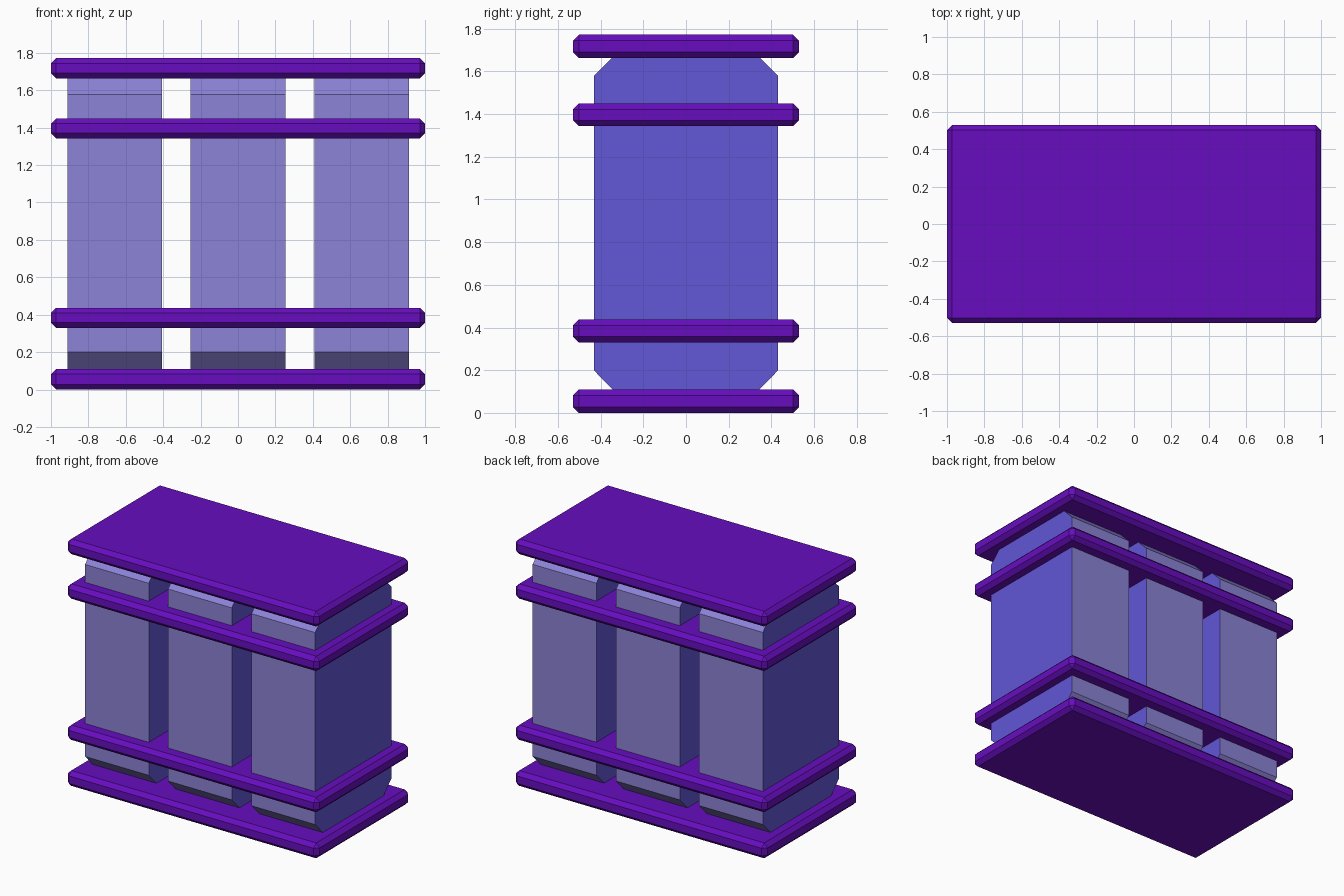
import bpy, bmesh

if "Cube" in bpy.data.objects:
    bpy.data.objects.remove(bpy.data.objects["Cube"])


def material(name, rgb):
    # sRGB bytes to linear colour
    lin = [((c / 255 + 0.055) / 1.055) ** 2.4 if c > 10 else c / 255 / 12.92 for c in rgb]
    m = bpy.data.materials.new(name)
    m.diffuse_color = (*lin, 1)
    m.use_nodes = True
    m.node_tree.nodes["Principled BSDF"].inputs["Base Color"].default_value = m.diffuse_color
    return m


purple = material("deep purple", (103, 13, 191))
lavender = material("lavender", (140, 131, 215))
blue = material("violet blue", (98, 87, 215))


def add_object(name, bm, mats):
    bmesh.ops.recalc_face_normals(bm, faces=bm.faces)
    mesh = bpy.data.meshes.new(name)
    bm.to_mesh(mesh)
    bm.free()
    for m in mats:
        mesh.materials.append(m)
    ob = bpy.data.objects.new(name, mesh)
    bpy.context.collection.objects.link(ob)
    return ob


# Four horizontal plates with chamfered edges
def plate(name, z0, z1):
    bm = bmesh.new()
    bmesh.ops.create_cube(bm, size=1)
    for v in bm.verts:
        v.co.x *= 2.0
        v.co.y *= 1.06
        v.co.z = z0 if v.co.z < 0 else z1
    bmesh.ops.bevel(bm, geom=bm.edges[:], offset=0.028, segments=1,
                    affect='EDGES', profile=0.5)
    add_object(name, bm, [purple])


for name, z0, z1 in (("bottom_plate", 0.0, 0.11), ("lower_plate", 0.33, 0.437),
                     ("upper_plate", 1.343, 1.45), ("top_plate", 1.663, 1.772)):
    plate(name, z0, z1)


# Three upright blocks: chamfered side profile extruded along x
def block(name, cx, width):
    half = [(0.335, 0.10), (0.432, 0.20), (0.432, 1.578), (0.335, 1.675)]
    profile = half + [(-y, z) for y, z in reversed(half)]
    bm = bmesh.new()
    face = bm.faces.new([bm.verts.new((cx - width / 2, y, z)) for y, z in profile])
    ext = bmesh.ops.extrude_face_region(bm, geom=[face], use_keep_orig=True)
    for v in ext["geom"]:
        if isinstance(v, bmesh.types.BMVert):
            v.co.x += width
    bmesh.ops.recalc_face_normals(bm, faces=bm.faces)
    # Faces turned along x are blue, the rest lavender
    for f in bm.faces:
        f.material_index = 1 if abs(f.normal.x) > 0.5 else 0
    add_object(name, bm, [lavender, blue])


for name, cx in (("left_block", -0.659), ("middle_block", 0.0), ("right_block", 0.662)):
    block(name, cx, 0.506)
